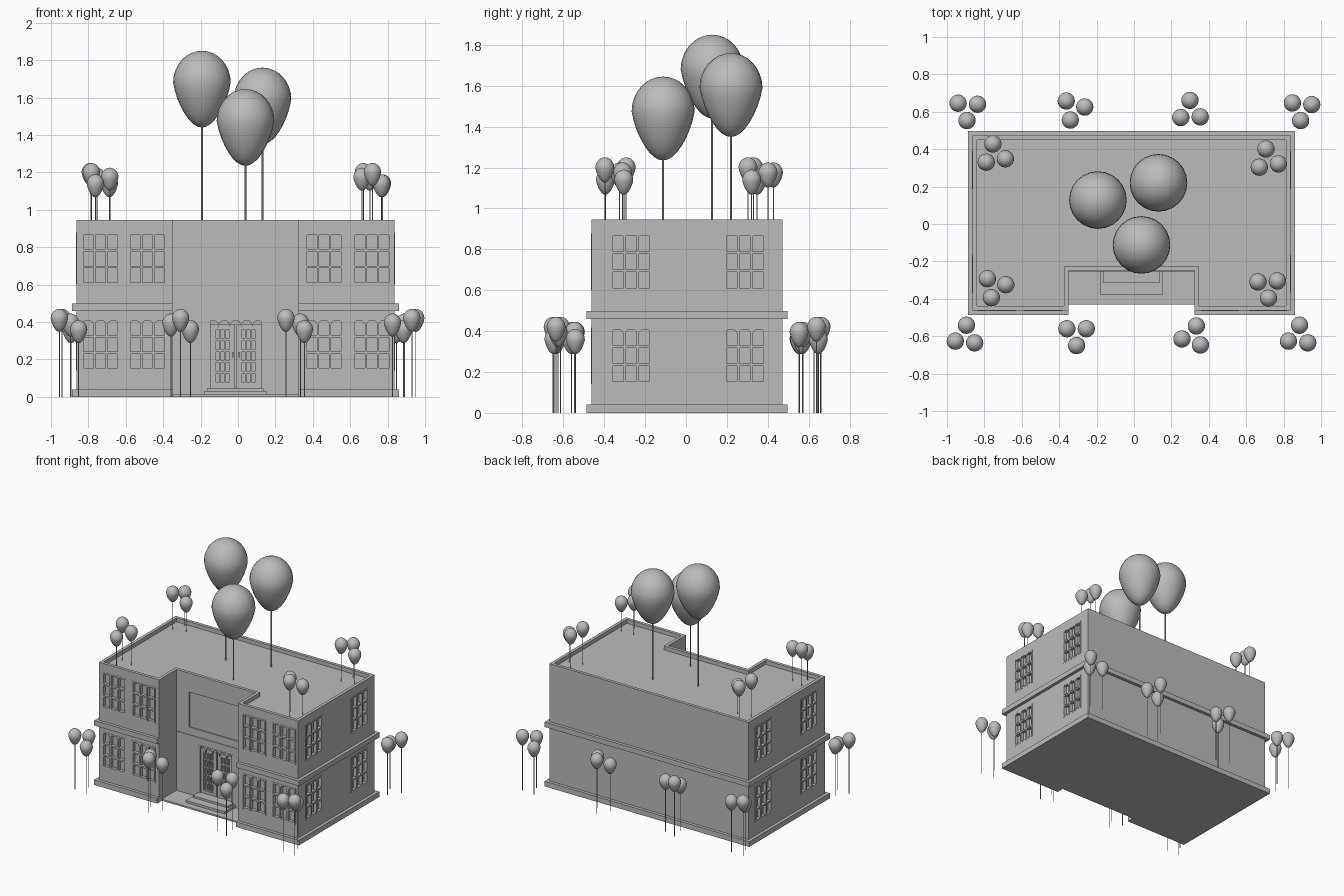
import bpy, bmesh, math
from mathutils import Matrix, Vector

cube = bpy.data.objects.get("Cube")
if cube:
    bpy.data.objects.remove(cube, do_unlink=True)

grey = bpy.data.materials.new("plain_grey")
grey.use_nodes = True
COLOUR = (0.5, 0.5, 0.5, 1)
grey.diffuse_color = COLOUR
grey.node_tree.nodes["Principled BSDF"].inputs["Base Color"].default_value = COLOUR

LEFT, RIGHT, FRONT, BACK = -0.864, 0.837, -0.463, 0.473
NOTCH_L, NOTCH_R, NOTCH_Y = -0.35, 0.324, -0.25
TOP = 0.946
RECESS = 0.03


def finish(name, bm, matrix=None):
    bmesh.ops.recalc_face_normals(bm, faces=bm.faces)
    mesh = bpy.data.meshes.new(name)
    bm.to_mesh(mesh)
    bm.free()
    mesh.materials.append(grey)
    return place(name, mesh, matrix or Matrix())


def place(name, mesh, matrix):
    ob = bpy.data.objects.new(name, mesh)
    ob.matrix_world = matrix
    bpy.context.collection.objects.link(ob)
    return ob


def box(bm, x0, x1, y0, y1, z0, z1, matrix=None):
    size = Matrix.Diagonal((x1 - x0, y1 - y0, z1 - z0, 1))
    mid = Matrix.Translation(((x0 + x1) / 2, (y0 + y1) / 2, (z0 + z1) / 2))
    bmesh.ops.create_cube(bm, size=1, matrix=(matrix or Matrix()) @ mid @ size)


def extrude(bm, points, offset):
    face = bm.faces.new([bm.verts.new(p) for p in points])
    new = bmesh.ops.extrude_face_region(bm, geom=[face], use_keep_orig=True)["geom"]
    bmesh.ops.translate(bm, vec=offset, verts=[v for v in new if isinstance(v, bmesh.types.BMVert)])


def footprint(bm, z0, z1, grow=0, notch_grow=0):
    """U-shaped plan with a recessed entrance, extruded upwards."""
    l, r, f, b = LEFT - grow, RIGHT + grow, FRONT - grow, BACK + grow
    nl, nr, ny = NOTCH_L - notch_grow, NOTCH_R + notch_grow, NOTCH_Y + notch_grow
    plan = [(l, f), (nl, f), (nl, ny), (nr, ny), (nr, f), (r, f), (r, b), (l, b)]
    extrude(bm, [(x, y, z0) for x, y in plan], Vector((0, 0, z1 - z0)))


def wall(x, y, turn):
    """Frame on a wall: local -y points outwards."""
    return Matrix.Translation((x, y, 0)) @ Matrix.Rotation(math.radians(turn), 4, "Z")


def valance(bm, half, z, drop, arches):
    """Strip with a straight top and a row of arches cut in its lower edge."""
    pitch = 2 * half / arches
    pts = [(half, -0.002, z), (-half, -0.002, z)]
    for i in range(arches):
        for k in range(9):
            a = math.pi * k / 8
            if k == 0 and i > 0:
                continue
            x = -half + pitch * (i + 0.5 - 0.5 * math.cos(a))
            pts.append((x, -0.002, z - drop + (drop - 0.006) * math.sin(a)))
    extrude(bm, pts, Vector((0, 0.012, 0)))


def lattice(bm, x0, x1, z0, z1, columns, rows, bar, y0, y1):
    """Frame and glazing bars filling a rectangle."""
    for i in range(columns + 1):
        x = x0 + bar / 2 + (x1 - x0 - bar) * i / columns
        box(bm, x - bar / 2, x + bar / 2, y0, y1, z0, z1)
    for j in range(rows + 1):
        z = z0 + bar / 2 + (z1 - z0 - bar) * j / rows
        box(bm, x0, x1, y0 + 0.001, y1 - 0.001, z - bar / 2, z + bar / 2)


# Window places: four on the front and two on each end
window_walls = [wall(x, FRONT, 0) for x in (-0.735, -0.484, 0.46, 0.716)]
for y in (-0.268, 0.288):
    window_walls += [wall(RIGHT, y, 90), wall(LEFT, y, -90)]
door_wall = wall(-0.013, NOTCH_Y, 0)
HALF = 0.102
STOREYS = {"lower": (0.142, 0.418), "upper": (0.6, 0.878)}

# Cutters for the roof pocket, openings and wall panel
cut = bmesh.new()
footprint(cut, TOP - 0.03, TOP + 0.1, -0.024, 0.024)
for m in window_walls:
    for z0, z1 in STOREYS.values():
        box(cut, -HALF, HALF, -0.05, RECESS, z0, z1, m)
box(cut, -0.15, 0.15, -0.05, RECESS, 0.045, 0.415, door_wall)
box(cut, -0.243, 0.222, NOTCH_Y - 0.05, NOTCH_Y + 0.008, 0.53, 0.8)
cutter = finish("opening_cutter", cut)
cutter.hide_render = True
cutter.hide_viewport = True

# Main walls with parapet
bm = bmesh.new()
footprint(bm, 0.002, TOP)
walls = finish("building_walls", bm)
mod = walls.modifiers.new("openings", "BOOLEAN")
mod.operation = "DIFFERENCE"
mod.solver = "EXACT"
mod.object = cutter
bpy.context.view_layer.update()
cut_mesh = bpy.data.meshes.new_from_object(walls.evaluated_get(bpy.context.evaluated_depsgraph_get()))
walls.modifiers.clear()
walls.data = cut_mesh
bpy.data.objects.remove(cutter, do_unlink=True)

# Plinth and string course
for name, z0, z1 in (("plinth", 0, 0.04), ("string_course", 0.459, 0.498)):
    bm = bmesh.new()
    footprint(bm, z0, z1, 0.024)
    finish(name, bm)

# Entrance floor, steps and thin ledge over the door
bm = bmesh.new()
box(bm, NOTCH_L, NOTCH_R, -0.43, NOTCH_Y, 0, 0.012)
finish("entrance_floor", bm)
bm = bmesh.new()
box(bm, -0.18, 0.152, -0.38, NOTCH_Y, 0.005, 0.03)
box(bm, -0.165, 0.137, -0.315, NOTCH_Y, 0.03, 0.045)
finish("entrance_steps", bm)
bm = bmesh.new()
box(bm, NOTCH_L, NOTCH_R, NOTCH_Y - 0.004, NOTCH_Y, 0.462, 0.472)
finish("entrance_ledge", bm)

# Windows
for storey, (z0, z1) in STOREYS.items():
    bm = bmesh.new()
    lattice(bm, -HALF, HALF, z0, z1, 3, 3, 0.012, -0.002, 0.024)
    if storey == "lower":
        valance(bm, HALF, z1, 0.05, 3)
    else:
        valance(bm, HALF, z1, 0.022, 3)
    first = finish(storey + "_window", bm, window_walls[0])
    for m in window_walls[1:]:
        place(storey + "_window", first.data, m)

# Double door with glazed leaves, handles and scalloped head
bm = bmesh.new()
valance(bm, 0.15, 0.415, 0.045, 5)
for s in (-1, 1):
    a, b = sorted((s * 0.004, s * 0.135))
    lattice(bm, a, b, 0.045, 0.39, 1, 1, 0.022, 0.01, RECESS)
    lattice(bm, a + 0.02, b - 0.02, 0.066, 0.37, 3, 5, 0.01, 0.014, RECESS)
    box(bm, s * 0.016 - 0.004, s * 0.016 + 0.004, 0, 0.01, 0.21, 0.24)
    a, b = sorted((s * 0.135, s * 0.15))
    box(bm, a, b, -0.002, RECESS, 0.045, 0.415)
finish("double_door", bm, door_wall)

# Balloon: an egg tapering downwards, with its tip at the origin
RADIUS, UP, DOWN = 0.154, 0.17, 0.24
bm = bmesh.new()
bmesh.ops.create_uvsphere(bm, u_segments=24, v_segments=16, radius=1)
for v in bm.verts:
    low = max(0, -v.co.z)
    r = RADIUS * (1 - 0.24 * low)
    v.co = (v.co.x * r, v.co.y * r, DOWN + v.co.z * (DOWN if low else UP))
for f in bm.faces:
    f.smooth = True
balloon_mesh = bm_mesh = bpy.data.meshes.new("balloon")
bm.to_mesh(balloon_mesh)
bm.free()
balloon_mesh.materials.append(grey)


def balloon(name, x, y, top, ground, scale, string):
    tip = top - (UP + DOWN) * scale
    place(name, balloon_mesh, Matrix.Translation((x, y, tip)) @ Matrix.Scale(scale, 4))
    bm = bmesh.new()
    length = tip + 0.01 - ground
    bmesh.ops.create_cone(bm, cap_ends=True, segments=8, radius1=string, radius2=string, depth=length)
    finish(name + "_string", bm, Matrix.Translation((x, y, ground + length / 2)))


# Large roof balloons
ROOF = TOP - 0.03
for x, y, top in ((-0.193, 0.128, 1.85), (0.131, 0.22, 1.76), (0.04, -0.112, 1.645)):
    balloon("large_balloon", x, y, top, ROOF, 1, 0.005)

# Small balloons in threes: centre, direction of the tallest, and level
clusters = [
    (-0.89, 0.613, 147, 0), (-0.322, 0.613, 132, 0), (0.301, 0.601, 92, 0), (0.896, 0.613, 25, 0),
    (-0.901, -0.601, 205, 0), (-0.307, -0.59, 270, 0), (0.315, -0.602, 192, 0), (0.88, -0.601, 325, 0),
    (-0.744, 0.369, 220, 1), (0.716, 0.342, 220, 1), (-0.744, -0.337, 132, 1), (0.716, -0.337, 273, 1),
]
for cx, cy, turn, on_roof in clusters:
    for i, drop in enumerate((0, 0.06, 0.025)):
        a = math.radians(turn + 120 * i)
        balloon("small_balloon", cx + 0.06 * math.cos(a), cy + 0.06 * math.sin(a),
                0.47 + 0.78 * on_roof - drop, ROOF * on_roof, 0.3, 0.0025)
